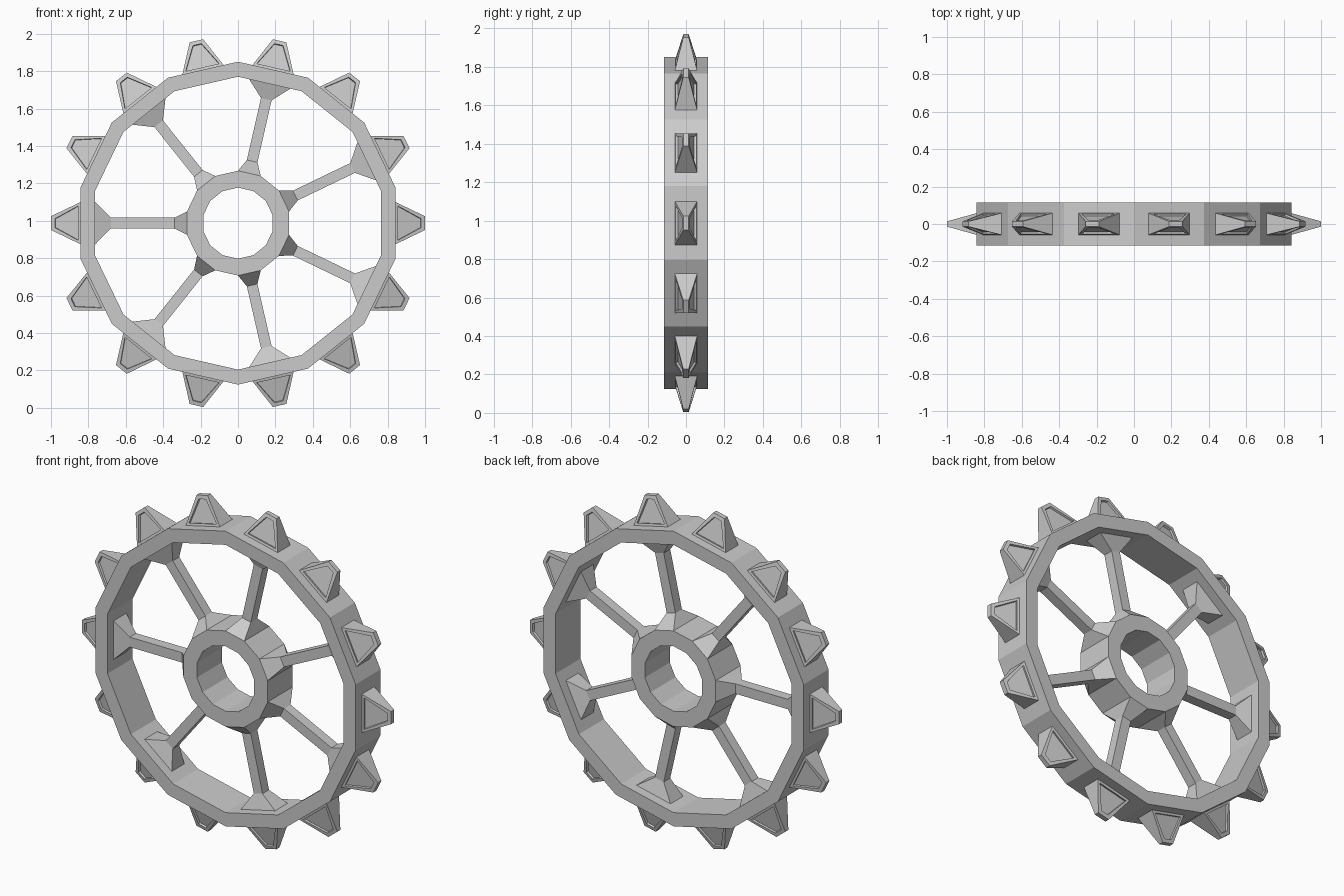
import bpy, bmesh, math
from mathutils import Matrix, Vector

cube = bpy.data.objects.get("Cube")
if cube:
    bpy.data.objects.remove(cube)

SIDES = 14
CENTRE = Vector((0, 0, 0.987))
HALF_WIDTH = 0.115
STEP = 2 * math.pi / SIDES
APOTHEM = math.cos(STEP / 2)
RIM_OUT, RIM_IN, HUB_OUT, HUB_IN = 0.863, 0.783, 0.28, 0.19

grey = bpy.data.materials.new("plain grey")
grey.use_nodes = True
colour = (0.6, 0.6, 0.6, 1)
grey.diffuse_color = colour
grey.node_tree.nodes["Principled BSDF"].inputs["Base Color"].default_value = colour


def finish(bm, name, angle=0.0):
    """Turn a bmesh into a flat shaded object, spun about the axle."""
    bmesh.ops.recalc_face_normals(bm, faces=bm.faces)
    mesh = bpy.data.meshes.new(name)
    bm.to_mesh(mesh)
    bm.free()
    mesh.materials.append(grey)
    obj = bpy.data.objects.new(name, mesh)
    obj.matrix_world = Matrix.Translation(CENTRE) @ Matrix.Rotation(-angle, 4, 'Y')
    bpy.context.collection.objects.link(obj)
    return obj


def ring(name, outer, inner):
    """Faceted ring made from a rectangular section swept around the axle."""
    bm = bmesh.new()
    section = [(outer, -HALF_WIDTH), (outer, HALF_WIDTH),
               (inner, HALF_WIDTH), (inner, -HALF_WIDTH)]
    loops = []
    for i in range(SIDES):
        a = (i + 0.5) * STEP
        loops.append([bm.verts.new((r * math.cos(a), y, r * math.sin(a)))
                      for r, y in section])
    for i in range(SIDES):
        a, b = loops[i], loops[(i + 1) % SIDES]
        for j in range(4):
            k = (j + 1) % 4
            bm.faces.new((a[j], a[k], b[k], b[j]))
    return finish(bm, name)


def loft(stations):
    """Rectangular bar along x through (x, half y, half z) stations."""
    bm = bmesh.new()
    loops = [[bm.verts.new((x, sy * hy, sz * hz))
              for sy, sz in ((-1, -1), (1, -1), (1, 1), (-1, 1))]
             for x, hy, hz in stations]
    for a, b in zip(loops, loops[1:]):
        for j in range(4):
            k = (j + 1) % 4
            bm.faces.new((a[j], a[k], b[k], b[j]))
    bm.faces.new(loops[0])
    bm.faces.new(loops[-1])
    bmesh.ops.recalc_face_normals(bm, faces=bm.faces)
    return bm


ring("rim", RIM_OUT, RIM_IN)
ring("hub", HUB_OUT, HUB_IN)

# Spokes, flared where they meet the hub and the rim
hub_edge = HUB_OUT * math.sin(STEP / 2)
for i in range(SIDES // 2):
    bm = loft([(HUB_OUT * APOTHEM, HALF_WIDTH, hub_edge),
               (0.34, 0.03, 0.029),
               (0.68, 0.03, 0.029),
               (RIM_IN * APOTHEM, 0.058, 0.113)])
    finish(bm, f"spoke_{i + 1}", math.pi + 2 * i * STEP)

# Teeth with a sunken panel on the front and the back
for i in range(SIDES):
    bm = loft([(RIM_OUT * APOTHEM, 0.058, 0.113), (1.0, 0.014, 0.037)])
    for face in [f for f in bm.faces if abs(f.normal.y) > 0.7]:
        bmesh.ops.inset_region(bm, faces=[face], thickness=0.025)
        bmesh.ops.inset_region(bm, faces=[face], thickness=0.001, depth=-0.012)
    finish(bm, f"tooth_{i + 1}", i * STEP)
